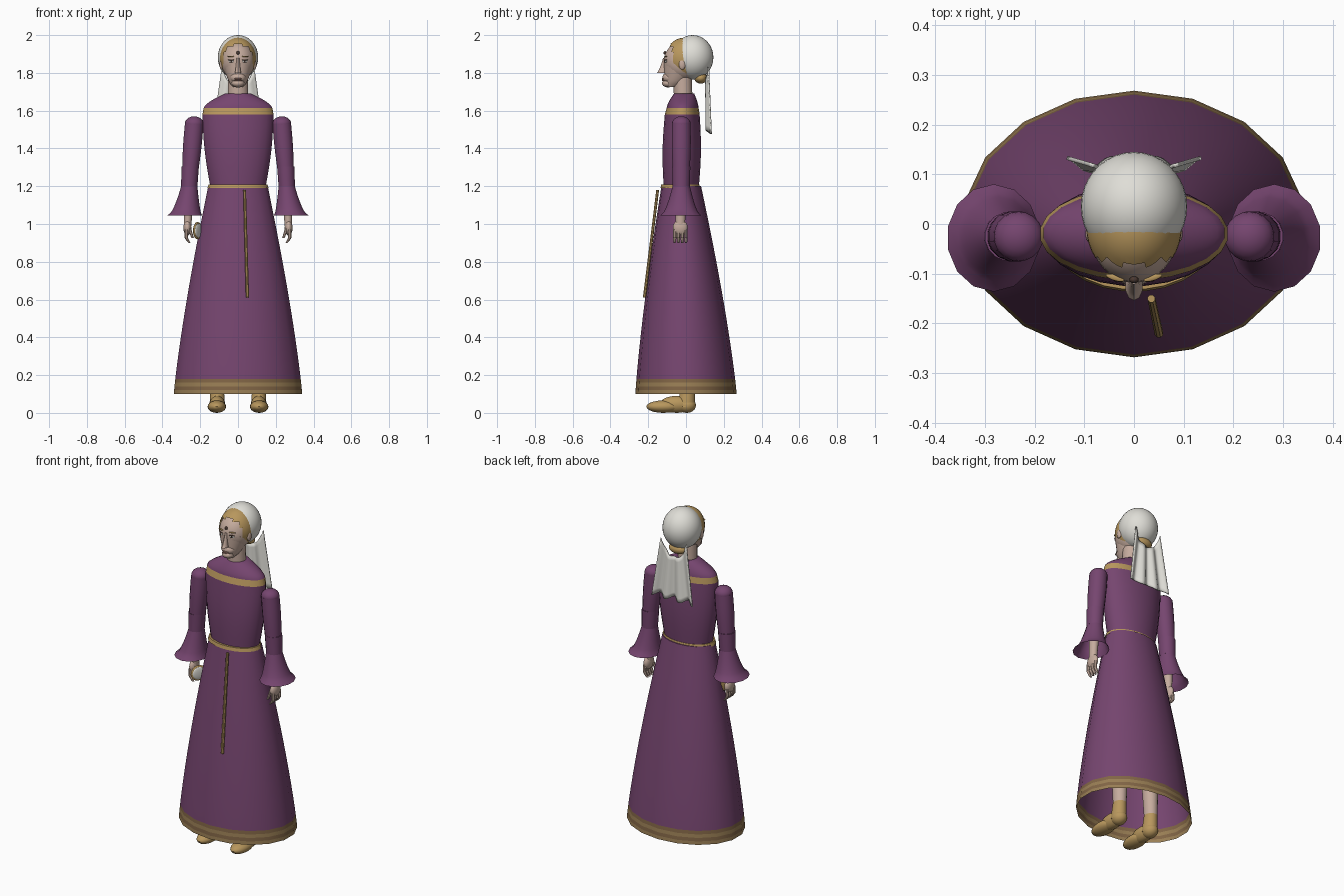
import bpy, bmesh, math
from mathutils import Matrix, Vector

if "Cube" in bpy.data.objects:
    bpy.data.objects.remove(bpy.data.objects["Cube"])


def material(name, red, green, blue):
    colour = (red, green, blue, 1)
    m = bpy.data.materials.new(name)
    m.use_nodes = True
    m.diffuse_color = colour
    m.node_tree.nodes["Principled BSDF"].inputs["Base Color"].default_value = colour
    return m


PURPLE = material("purple cloth", 0.18, 0.06, 0.16)
GOLD = material("gold", 0.48, 0.31, 0.11)
BRONZE = material("bronze trim", 0.32, 0.21, 0.09)
DARK_TRIM = material("dark trim", 0.22, 0.13, 0.06)
SKIN = material("skin", 0.56, 0.41, 0.34)
WHITE = material("white linen", 0.74, 0.73, 0.68)
BROWN = material("dark brown", 0.07, 0.04, 0.03)
LIPS = material("lips", 0.36, 0.2, 0.16)
made = []


def finish(name, bm, *materials):
    """Turn a bmesh into a smooth object."""
    bmesh.ops.recalc_face_normals(bm, faces=bm.faces[:])
    mesh = bpy.data.meshes.new(name)
    bm.to_mesh(mesh)
    bm.free()
    ob = bpy.data.objects.new(name, mesh)
    for m in materials:
        mesh.materials.append(m)
    bpy.context.collection.objects.link(ob)
    made.append(ob)
    return ob


def tube(name, bottom, top, *materials, curve=1, bulge=0, steps=8, sides=16, open_bottom=False):
    """Blend one elliptical ring (x, y, z, radius x, radius y) into another above it."""
    bm = bmesh.new()
    rings = []
    for step in range(steps + 1):
        t = step / steps
        x, y, z, rx, ry = (a + (b - a) * t ** curve for a, b in zip(bottom, top))
        z = bottom[2] + (top[2] - bottom[2]) * t
        swell = bulge * math.sin(math.pi * t)
        ring = []
        for side in range(sides):
            angle = math.tau * (side + 0.5) / sides
            ring.append(bm.verts.new((x + (rx + swell) * math.cos(angle), y + (ry + swell) * math.sin(angle), z)))
        rings.append(ring)
    for low, high in zip(rings, rings[1:]):
        for i in range(sides):
            bm.faces.new((low[i - 1], low[i], high[i], high[i - 1]))
    bm.faces.new(rings[-1])
    if not open_bottom:
        bm.faces.new(rings[0])
    return finish(name, bm, *materials)


def ball(name, centre, radii, mat, turn=0, drop=None, sides=20):
    """Ellipsoid; faces whose centre satisfies drop are removed."""
    bm = bmesh.new()
    place = Matrix.Translation(centre) @ Matrix.Rotation(turn, 4, "Z") @ Matrix.Diagonal((*radii, 1))
    bmesh.ops.create_uvsphere(bm, u_segments=sides, v_segments=sides // 2, radius=1, matrix=place)
    if drop:
        unwanted = [f for f in bm.faces if drop(f.calc_center_median())]
        bmesh.ops.delete(bm, geom=unwanted, context="FACES")
    return finish(name, bm, mat)


# Skirt, with the hem striped in rows of faces
skirt = tube("skirt", (0, 0, 0.1, 0.345, 0.268), (0, -0.025, 1.2, 0.16, 0.105),
             PURPLE, BRONZE, DARK_TRIM, curve=1.15, bulge=0.005, steps=55, sides=18, open_bottom=True)
for face in skirt.data.polygons:
    if face.center.z < 0.18:
        row = int((face.center.z - 0.1) / 0.02)
        face.material_index = 1 + row % 2 if row else 1

# Bodice, neckline band, yoke and belt
waist, chest = (0, -0.025, 1.2, 0.148, 0.094), (0, -0.02, 1.58, 0.19, 0.093)
neckline, collar = (0, -0.018, 1.615, 0.183, 0.085), (0, -0.01, 1.69, 0.07, 0.054)
tube("bodice", waist, chest, PURPLE, bulge=0.009, sides=24)
tube("neckline_band", chest, neckline, GOLD, steps=1, sides=24)
tube("yoke", neckline, collar, PURPLE, curve=1.5, sides=24)
tube("belt", (0, -0.03, 1.19, 0.163, 0.106), (0, -0.03, 1.21, 0.157, 0.102), GOLD, steps=1, sides=24)
tube("belt_cord", (0.05, -0.22, 0.61, 0.009, 0.009), (0.035, -0.15, 1.18, 0.008, 0.008), GOLD, sides=8)

# Limbs and paired features, mirrored left and right
for s, side in ((1, "left_"), (-1, "right_")):
    shoulder, elbow = (s * 0.232, -0.025, 1.53, 0.05, 0.05), (s * 0.252, -0.025, 1.29, 0.044, 0.046)
    cuff, forearm = (s * 0.282, -0.028, 1.045, 0.094, 0.108), (s * 0.258, -0.025, 1.2, 0.044, 0.046)
    tube(side + "upper_sleeve", elbow, shoulder, PURPLE, bulge=0.003)
    ball(side + "shoulder", shoulder[:3], (0.05, 0.05, 0.04), PURPLE)
    tube(side + "lower_sleeve", forearm, (s * 0.253, -0.025, 1.305, 0.047, 0.049), PURPLE)
    tube(side + "bell_sleeve", cuff, forearm, PURPLE, curve=0.6, sides=14, open_bottom=True)

    # Hand with curled fingers
    ball(side + "palm", (s * 0.268, -0.03, 0.98), (0.021, 0.04, 0.042), SKIN)
    tube(side + "wrist", (s * 0.267, -0.03, 0.99, 0.02, 0.025), forearm[:3] + (0.03, 0.03), SKIN)
    for finger in range(4):
        y = 0.02 * finger - 0.06
        knuckle = (s * 0.275, y, 0.93, 0.01, 0.01)
        tube(f"{side}finger_{finger}", knuckle, (s * 0.273, y, 0.97, 0.01, 0.01), SKIN, steps=2, sides=8)
        tube(f"{side}fingertip_{finger}", (s * 0.255, y, 0.9, 0.006, 0.006), knuckle, SKIN, curve=0.7, sides=8)
    tube(side + "thumb", (s * 0.24, -0.06, 0.925, 0.007, 0.007), (s * 0.262, -0.05, 0.99, 0.011, 0.011), SKIN, sides=8)

    # Leg and shoe
    ankle = (s * 0.11, 0.01, 0.13, 0.036, 0.039)
    tube(side + "leg", ankle, (s * 0.1, 0, 0.8, 0.065, 0.065), SKIN)
    tube(side + "shoe_ankle", (s * 0.11, 0, 0.03, 0.042, 0.048), ankle, GOLD)
    ball(side + "shoe_toe", (s * 0.112, -0.12, 0.033), (0.049, 0.09, 0.033), GOLD)
    ball(side + "shoe_instep", (s * 0.11, -0.05, 0.045), (0.042, 0.09, 0.045), GOLD)
    ball(side + "shoe_heel", (s * 0.11, 0.004, 0.04), (0.043, 0.049, 0.04), GOLD)

    # Eye, brow and ear
    slant = s * 0.3
    ball(side + "eye", (s * 0.036, -0.108, 1.862), (0.015, 0.006, 0.007), WHITE, turn=slant)
    ball(side + "iris", (s * 0.035, -0.112, 1.862), (0.006, 0.004, 0.006), BROWN)
    ball(side + "eyelid", (s * 0.036, -0.109, 1.869), (0.017, 0.006, 0.003), BROWN, turn=slant)
    ball(side + "brow", (s * 0.038, -0.108, 1.887), (0.019, 0.006, 0.003), GOLD, turn=slant)
    ball(side + "ear", (s * 0.088, -0.02, 1.845), (0.01, 0.018, 0.028), SKIN)

# Neck, head and face
tube("neck", (0, -0.015, 1.66, 0.056, 0.05), (0, -0.018, 1.78, 0.053, 0.05), SKIN)
ball("skull", (0, -0.018, 1.86), (0.088, 0.1, 0.105), SKIN, sides=32)
tube("jaw", (0, -0.075, 1.725, 0.025, 0.035), (0, -0.018, 1.86, 0.088, 0.1), SKIN, curve=0.65, sides=24)
ball("chin", (0, -0.095, 1.745), (0.034, 0.032, 0.022), SKIN)
ball("mouth_area", (0, -0.09, 1.775), (0.042, 0.035, 0.03), SKIN)
tube("nose", (0, -0.125, 1.8, 0.018, 0.029), (0, -0.112, 1.88, 0.007, 0.009), SKIN, curve=0.7, sides=10)
for lip, z in (("upper_lip", 1.769), ("lower_lip", 1.761)):
    ball(lip, (0, -0.12, z), (0.021, 0.008, 0.004), LIPS)
ball("forehead_mark", (0, -0.112, 1.906), (0.009, 0.007, 0.009), BROWN)

# Hair cut back around the face, with a bun at the nape
ball("hair", (0, -0.005, 1.875), (0.096, 0.108, 0.112), GOLD, sides=40,
     drop=lambda c: c.z < 1.8 or (c.y < -0.07 and c.z < 1.95 - 5 * c.x ** 2))
ball("hair_bun", (0, 0.078, 1.773), (0.055, 0.034, 0.03), GOLD)

# Linen cap, with its cloth hanging behind in folds
ball("cap", (0, 0.035, 1.882), (0.107, 0.11, 0.118), WHITE, sides=36, drop=lambda c: c.y < -0.037)
bm = bmesh.new()
bmesh.ops.create_grid(bm, x_segments=24, y_segments=10, size=1)
for v in bm.verts:
    across, down = v.co.x, (1 - v.co.y) / 2
    top = 1.735 + 0.095 * abs(across) ** 3
    bottom = 1.487 + 0.01 * math.cos(9 * across)
    fold = 0.013 * math.cos(3 * math.pi * across) * (1 + down) / 2
    v.co = Vector((across * (0.085 + 0.05 * down), 0.112 + 0.008 * down - fold, top + (bottom - top) * down))
veil = finish("hanging_veil", bm, WHITE)
thickness = veil.modifiers.new("thickness", "SOLIDIFY")
thickness.thickness = 0.008
thickness.offset = 0

# Small mirror held beside the skirt
angle = math.radians(60)
ball("mirror_back", (-0.214, -0.07, 0.965), (0.046, 0.009, 0.046), GOLD, turn=angle)
ball("mirror_glass", (-0.209, -0.073, 0.965), (0.037, 0.007, 0.037), WHITE, turn=angle)

# Smooth shading with sharp creases
bpy.ops.object.select_all(action="DESELECT")
for ob in made:
    ob.select_set(True)
bpy.context.view_layer.objects.active = skirt
bpy.ops.object.shade_smooth_by_angle(angle=math.radians(40))
